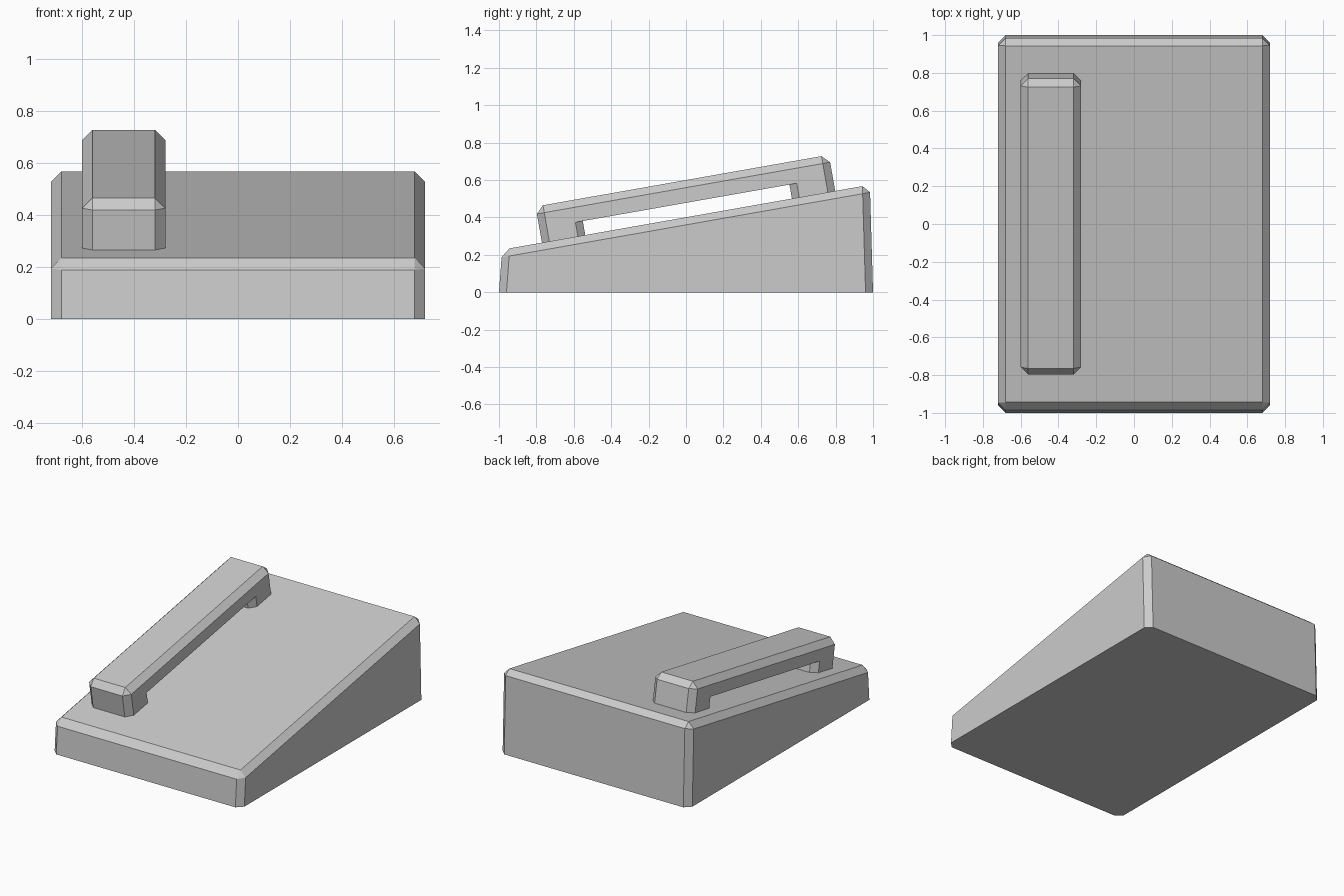
import bpy, bmesh, math
from mathutils import Matrix

if "Cube" in bpy.data.objects:
    bpy.data.objects.remove(bpy.data.objects["Cube"])

grey = bpy.data.materials.new("light_grey")
grey.diffuse_color = (0.6, 0.6, 0.6, 1)
grey.use_nodes = True
grey.node_tree.nodes["Principled BSDF"].inputs["Base Color"].default_value = grey.diffuse_color

SLOPE = math.radians(10)
BEVEL = 0.04
DECK_Z = 0.401  # height of the sloping top at y = 0


def chamfered_prism(name, profile, x0, x1, skip_top=False, matrix=Matrix()):
    """Four-sided (y, z) profile (bottom pair first) extruded along x.
    Chamfers the upright edges and, unless skipped, the top rim."""
    bm = bmesh.new()
    left, right = ([bm.verts.new((x, y, z)) for y, z in profile] for x in (x0, x1))
    bm.faces.new(left)
    bm.faces.new(right)
    for i in range(4):
        j = (i + 1) % 4
        bm.faces.new((left[i], left[j], right[j], right[i]))
    bottom = {left[0], left[1], right[0], right[1]}
    top = set(bm.verts) - bottom
    edges = [e for e in bm.edges
             if not set(e.verts) <= bottom
             and not (skip_top and set(e.verts) <= top)]
    bmesh.ops.recalc_face_normals(bm, faces=bm.faces[:])
    bmesh.ops.bevel(bm, geom=edges, offset=BEVEL, offset_type='OFFSET',
                    segments=1, profile=0.5, affect='EDGES')
    bmesh.ops.recalc_face_normals(bm, faces=bm.faces[:])
    bm.transform(matrix)
    mesh = bpy.data.meshes.new(name)
    bm.to_mesh(mesh)
    bm.free()
    mesh.materials.append(grey)
    obj = bpy.data.objects.new(name, mesh)
    bpy.context.collection.objects.link(obj)
    return obj


def box_profile(y0, y1, z0, z1):
    return [(y0, z0), (y1, z0), (y1, z1), (y0, z1)]


# Wedge-shaped body with slightly leaning front and back
rise = 0.983 * math.tan(SLOPE)
chamfered_prism("wedge_base",
                [(-1, 0), (1, 0), (0.983, DECK_Z + rise), (-0.983, DECK_Z - rise)],
                -0.72, 0.72)

# Handset lying along the sloping deck
deck = Matrix.Translation((0, 0, DECK_Z)) @ Matrix.Rotation(SLOPE, 4, 'X')
X0, X1, Y0, Y1 = -0.60, -0.28, -0.782, 0.81
chamfered_prism("handset_bar", box_profile(Y0, Y1, 0.076, 0.196), X0, X1, matrix=deck)

# Ear and mouth pieces under each end of the bar
for name, a, b in (("handset_mouthpiece", Y0, Y0 + 0.235),
                   ("handset_earpiece", Y1 - 0.235, Y1)):
    chamfered_prism(name, box_profile(a, b, 0, 0.076), X0, X1,
                    skip_top=True, matrix=deck)
